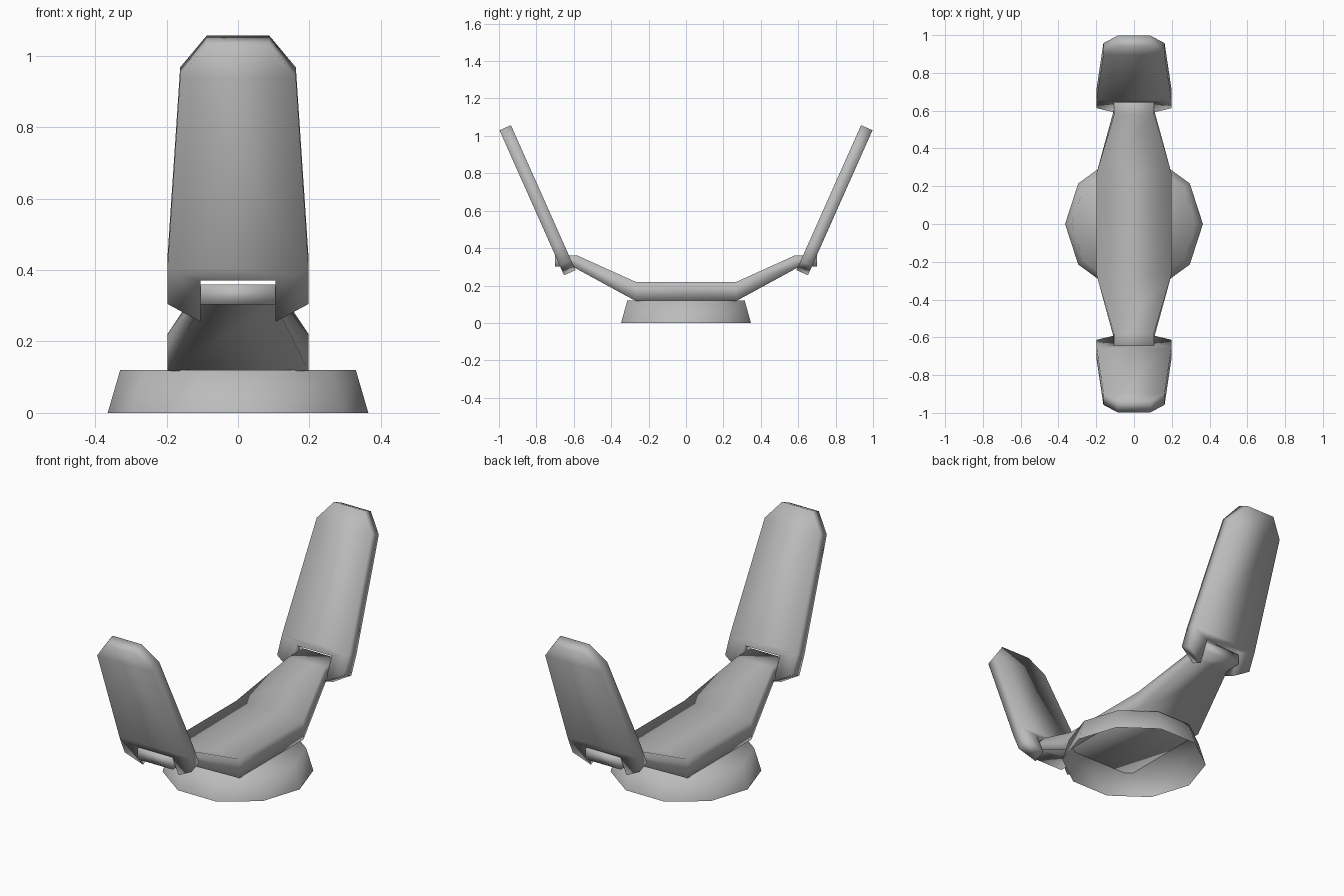
import bpy
import bmesh
import math
from mathutils import Vector

if "Cube" in bpy.data.objects:
    bpy.data.objects.remove(bpy.data.objects["Cube"])

grey = bpy.data.materials.new("dark_grey")
grey.diffuse_color = (0.5, 0.5, 0.5, 1)
grey.use_nodes = True
grey.node_tree.nodes["Principled BSDF"].inputs["Base Color"].default_value = grey.diffuse_color


def finish(name, bm):
    bmesh.ops.recalc_face_normals(bm, faces=bm.faces)
    for f in bm.faces:
        f.smooth = True
    mesh = bpy.data.meshes.new(name)
    bm.to_mesh(mesh)
    bm.free()
    mesh.materials.append(grey)
    obj = bpy.data.objects.new(name, mesh)
    bpy.context.collection.objects.link(obj)
    return obj


# Base: ten-sided tapered foot, open underneath
bm = bmesh.new()
rings = []
for radius, z in ((0.365, 0), (0.33, 0.12)):
    rings.append([bm.verts.new((radius * math.cos(i * math.pi / 5),
                                radius * math.sin(i * math.pi / 5), z))
                  for i in range(10)])
for i in range(10):
    j = (i + 1) % 10
    bm.faces.new((rings[0][i], rings[0][j], rings[1][j], rings[1][i]))
bm.faces.new(rings[1])
finish("base", bm)

# Cradle arm: rectangular section swept through bent stations
# (y at top, z at top, y at bottom, z at bottom, half width)
half = [(0.27, 0.22, 0.27, 0.118, 0.198),
        (0.58, 0.36, 0.61, 0.303, 0.105),
        (0.70, 0.36, 0.70, 0.303, 0.105)]
stations = [(-a, b, -c, d, w) for a, b, c, d, w in reversed(half)] + half
bm = bmesh.new()
sections = [[bm.verts.new(p) for p in ((-w, yt, zt), (w, yt, zt),
                                       (w, yb, zb), (-w, yb, zb))]
            for yt, zt, yb, zb, w in stations]
for a, b in zip(sections, sections[1:]):
    for i in range(4):
        j = (i + 1) % 4
        bm.faces.new((a[i], a[j], b[j], b[i]))
bm.faces.new(sections[0])
bm.faces.new(sections[-1])
finish("cradle_arm", bm)

# Paddles: notched, tapered plates leaning outward (x, distance along plate)
side = [(0.105, 0.126), (0.105, 0.0), (0.198, 0.055), (0.198, 0.16),
        (0.162, 0.75), (0.087, 0.848)]
outline = side + [(-x, u) for x, u in reversed(side)]
foot = Vector((0, 0.652, 0.255))
along = Vector((0, 0.407, 0.914))
inward = Vector((0, -0.914, 0.407)) * 0.067
bm = bmesh.new()
outer = [bm.verts.new(foot + along * u + Vector((x, 0, 0))) for x, u in outline]
inner = [bm.verts.new(v.co + inward) for v in outer]
count = len(outline)
for ring in (outer, inner):
    # two tabs beside the notch, then the plate in three bands
    for quad in ((0, 1, 2, 3), (8, 9, 10, 11), (0, 3, 8, 11),
                 (3, 4, 7, 8), (4, 5, 6, 7)):
        bm.faces.new([ring[k] for k in quad])
for i in range(count):
    j = (i + 1) % count
    bm.faces.new((outer[i], outer[j], inner[j], inner[i]))
paddles = finish("paddles", bm)
mirror = paddles.modifiers.new("mirror", 'MIRROR')
mirror.use_axis = (False, True, False)
